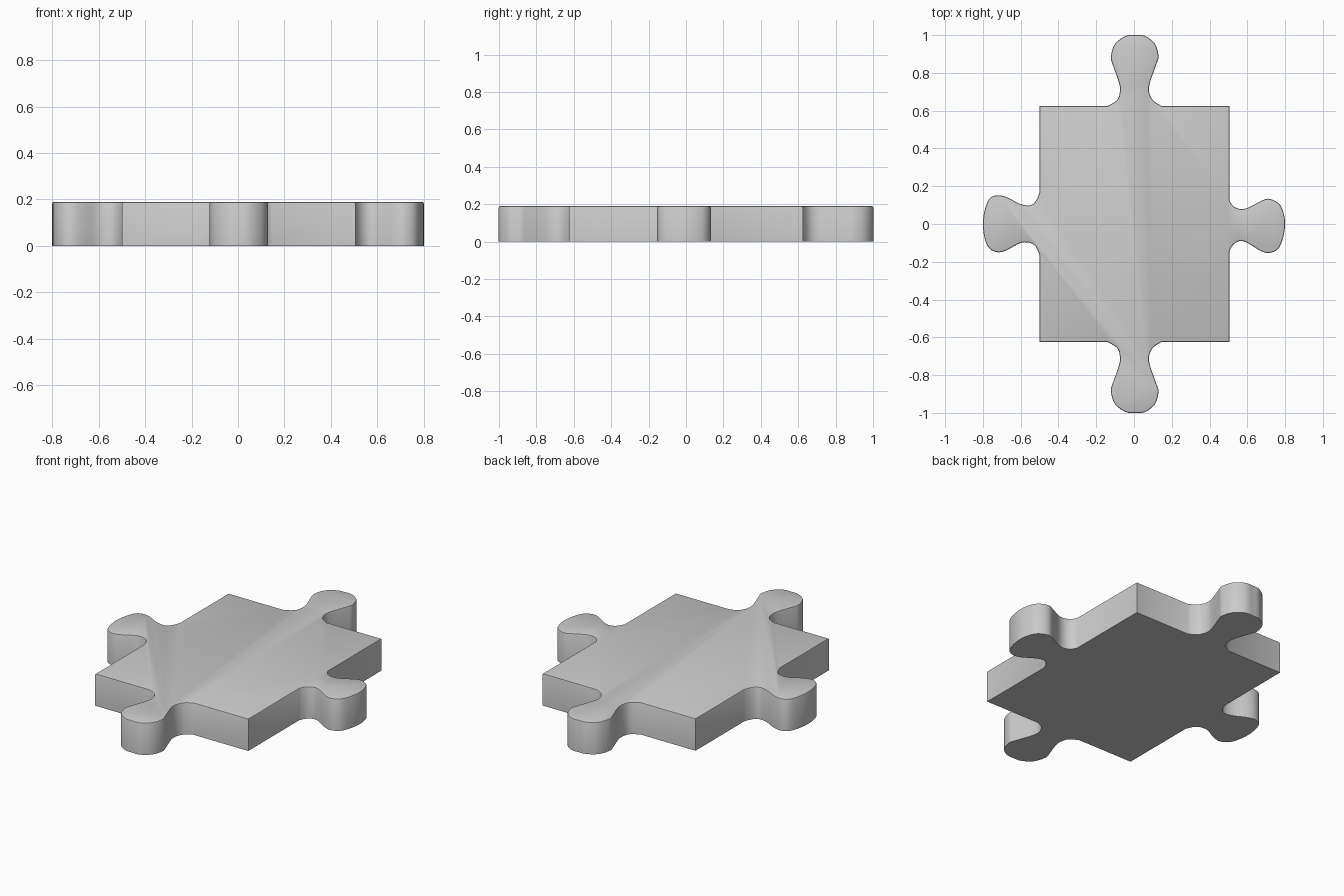
import bpy, bmesh
from mathutils import Vector

if "Cube" in bpy.data.objects:
    bpy.data.objects.remove(bpy.data.objects["Cube"])

HEIGHT, RIM = 0.19, 0.008

# Tab outlines, each listed counter-clockwise from edge to edge
right_tab = [(.505, -.145), (.525, -.11), (.56, -.09), (.60, -.10), (.675, -.145),
             (.72, -.153), (.765, -.13), (.79, -.07), (.80, 0), (.79, .065),
             (.765, .11), (.71, .134), (.66, .115), (.60, .085), (.56, .08), (.525, .095), (.505, .125)]
top_tab = [(.145, .625), (.10, .655), (.08, .70), (.085, .75), (.12, .85), (.13, .89),
           (.11, .955), (.055, .997), (0, 1), (-.045, .995), (-.10, .955), (-.122, .89),
           (-.115, .85), (-.08, .75), (-.075, .70), (-.09, .655), (-.14, .625)]
left_tab = [(-.50, .17), (-.515, .13), (-.545, .10), (-.60, .105), (-.67, .14),
            (-.72, .152), (-.765, .135), (-.79, .075), (-.80, 0), (-.79, -.08),
            (-.765, -.13), (-.72, -.15), (-.67, -.137), (-.60, -.10), (-.55, -.10), (-.52, -.12), (-.50, -.165)]
bottom_tab = [(x, -y) for x, y in reversed(top_tab)]


def smooth(points, steps=3):
    """Catmull-Rom curve through the points."""
    p = [Vector(q) for q in points]
    p = [p[0]] + p + [p[-1]]
    out = []
    for a, b, c, d in zip(p, p[1:], p[2:], p[3:]):
        for i in range(steps):
            t = i / steps
            out.append(0.5 * (2 * b + (c - a) * t + (2 * a - 5 * b + 4 * c - d) * t * t
                              + (3 * b - a - 3 * c + d) * t ** 3))
    return out + [p[-1]]


# Full outline: four tabs joined through the body corners
outline = []
for tab, corner in ((right_tab, (.505, .625)), (top_tab, (-.50, .625)),
                    (left_tab, (-.50, -.625)), (bottom_tab, (.505, -.625))):
    outline += smooth(tab) + [Vector(corner)]

# Extrude the outline into the plate
bm = bmesh.new()
base = bm.faces.new([bm.verts.new((p.x, p.y, 0)) for p in outline])
top = bmesh.ops.extrude_face_region(bm, geom=[base], use_keep_orig=True)
bmesh.ops.translate(bm, vec=(0, 0, HEIGHT),
                    verts=[g for g in top["geom"] if isinstance(g, bmesh.types.BMVert)])
bmesh.ops.recalc_face_normals(bm, faces=bm.faces)

# Soft rim around the upper face
rim = [e for e in bm.edges if all(v.co.z > HEIGHT / 2 for v in e.verts)]
bmesh.ops.bevel(bm, geom=rim, offset=RIM, segments=2, profile=0.5, affect='EDGES')

mesh = bpy.data.meshes.new("puzzle_piece")
bm.to_mesh(mesh)
bm.free()
piece = bpy.data.objects.new("puzzle_piece", mesh)
bpy.context.collection.objects.link(piece)
bpy.context.view_layer.objects.active = piece
piece.select_set(True)
bpy.ops.object.shade_smooth_by_angle(angle=0.6)
